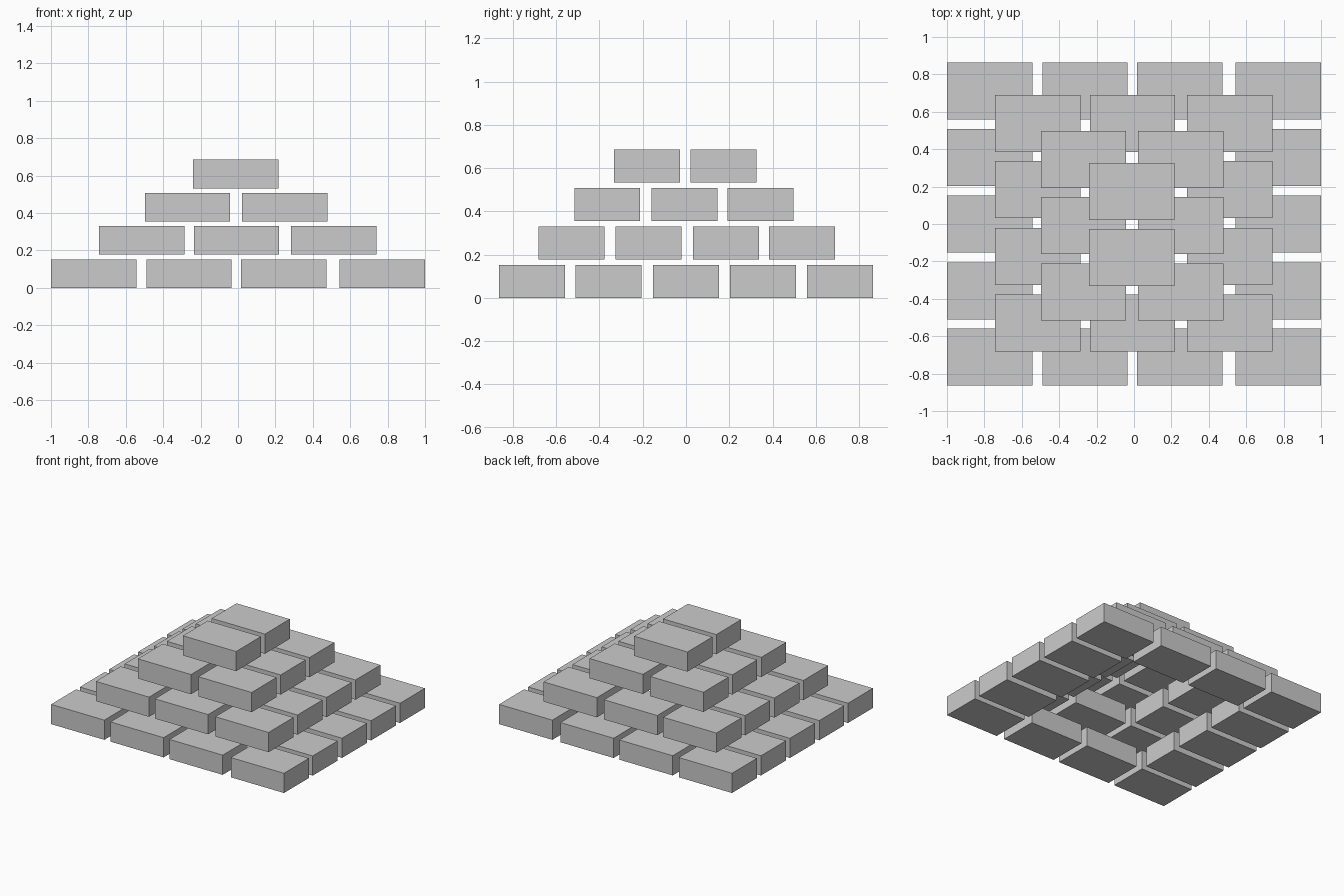
import bpy

if "Cube" in bpy.data.objects:
    bpy.data.objects.remove(bpy.data.objects["Cube"])

BRICK = (0.457, 0.305, 0.153)   # length, depth, height

# Brick centres per layer: x columns, y rows
LAYERS = [
    ([-0.771, -0.262, 0.245, 0.771], [-0.711, -0.359, 0.001, 0.356, 0.711]),
    ([-0.515, -0.008, 0.511], [-0.529, -0.174, 0.184, 0.537]),
    ([-0.270, 0.250], [-0.364, -0.008, 0.345]),
    ([-0.012], [-0.180, 0.173]),
]


def brick(name, x, y, z):
    bpy.ops.mesh.primitive_cube_add(size=1, location=(x, y, z))
    ob = bpy.context.object
    ob.name = name
    ob.scale = BRICK
    bpy.ops.object.transform_apply(location=False, rotation=False, scale=True)


# Each layer is a hollow ring of bricks, stepping inwards as it rises
for level, (xs, ys) in enumerate(LAYERS):
    z = BRICK[2] / 2 + 0.1775 * level
    for i, x in enumerate(xs):
        for j, y in enumerate(ys):
            if i in (0, len(xs) - 1) or j in (0, len(ys) - 1):
                brick(f"brick_layer{level + 1}_{i + 1}_{j + 1}", x, y, z)
